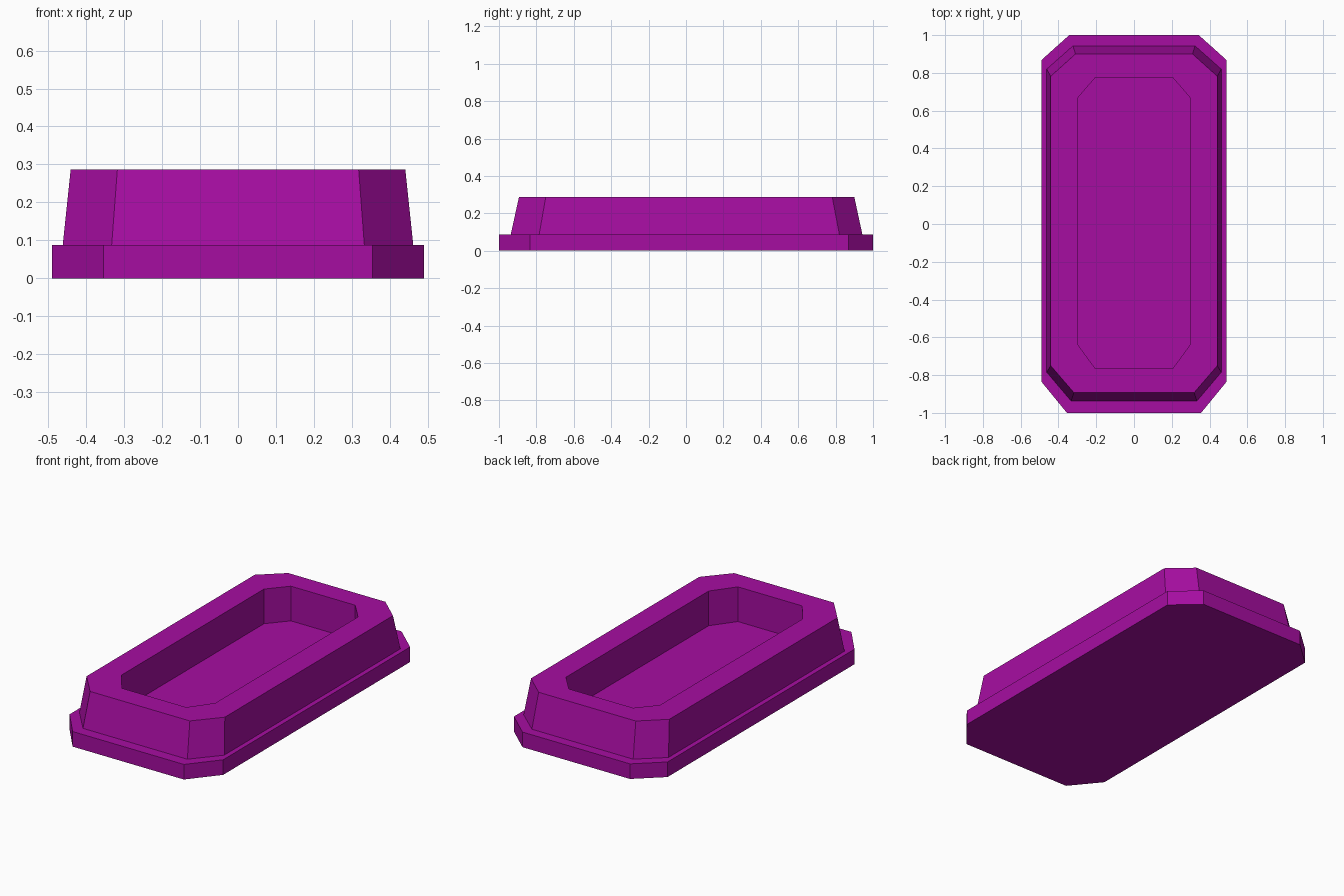
import bpy
import bmesh

cube = bpy.data.objects.get("Cube")
if cube:
    bpy.data.objects.remove(cube, do_unlink=True)

COLOUR = (0.38, 0.004, 0.355, 1.0)
purple = bpy.data.materials.new("purple")
purple.use_nodes = True
purple.diffuse_color = COLOUR
purple.node_tree.nodes["Principled BSDF"].inputs["Base Color"].default_value = COLOUR


def ring(bm, z, side, front, back, front_cut, back_cut):
    """Rectangle with cut corners; each cut gives the corner's inner x and y."""
    right = [(front_cut[0], -front), (side, -front_cut[1]),
             (side, back_cut[1]), (back_cut[0], back)]
    left = [(-x, y) for x, y in reversed(right)]
    return [bm.verts.new((x, y, z)) for x, y in right + left]


def build(name, sections, capped):
    """Join a stack of rings into one flat-shaded part."""
    bm = bmesh.new()
    rings = [ring(bm, *section) for section in sections]
    for low, high in zip(rings, rings[1:]):
        for i in range(len(low)):
            j = (i + 1) % len(low)
            bm.faces.new((low[i], low[j], high[j], high[i]))
    if capped:
        bm.faces.new(rings[0][::-1])
        bm.faces.new(rings[-1])
    mesh = bpy.data.meshes.new(name)
    bm.to_mesh(mesh)
    bm.free()
    mesh.materials.append(purple)
    obj = bpy.data.objects.new(name, mesh)
    bpy.context.collection.objects.link(obj)
    return obj


PLATE_TOP, RIM_TOP = 0.087, 0.287

# Base plate, whose top is also the floor of the tray
plate = (0.49, 1.0, 1.0, (0.355, 0.835), (0.343, 0.868))
build("base_plate", [(0.0, *plate), (PLATE_TOP, *plate)], True)

# Raised rim: sloping outer wall, flat top, upright inner wall
opening = (0.30, 0.765, 0.775, (0.205, 0.635), (0.205, 0.665))
build("raised_rim", [
    (PLATE_TOP, 0.462, 0.937, 0.943, (0.333, 0.785), (0.323, 0.82)),
    (RIM_TOP, 0.441, 0.893, 0.90, (0.318, 0.75), (0.31, 0.782)),
    (RIM_TOP, *opening),
    (PLATE_TOP, *opening),
], False)
